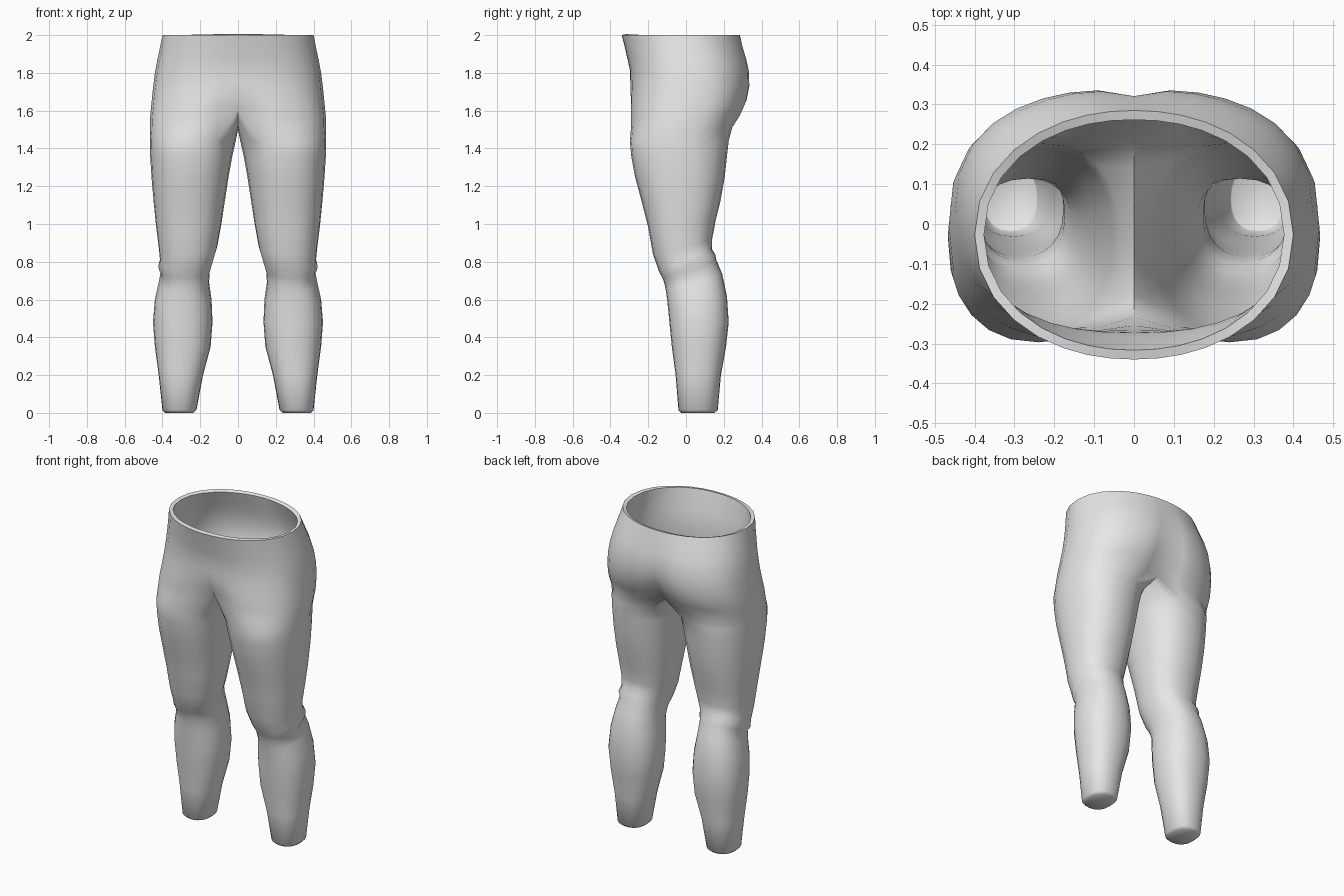
import bpy
import bmesh
from math import sin, cos, pi, radians, exp, copysign

cube = bpy.data.objects.get("Cube")
if cube:
    bpy.data.objects.remove(cube)

SIDES = 24          # points round one leg
ARC = 16            # segments of the half hip, front centre to back centre
INNER = SIDES - ARC  # segments running through the crotch

# Leg rings: height, tilt, inner x, outer x, front y, back y
LEG = [
    (0.00, 0, 0.235, 0.385, -0.025, 0.15),
    (0.015, 0, 0.22, 0.40, -0.04, 0.168),
    (0.20, 0, 0.185, 0.42, -0.055, 0.185),
    (0.35, 0, 0.145, 0.44, -0.075, 0.212),
    (0.48, 0, 0.135, 0.45, -0.088, 0.226),
    (0.60, 0.1, 0.14, 0.44, -0.098, 0.217),
    (0.69, 0.3, 0.153, 0.42, -0.106, 0.192),
    (0.75, 0.45, 0.15, 0.408, -0.115, 0.16),
    (0.775, 0.45, 0.143, 0.422, -0.124, 0.155),
    (0.81, 0.4, 0.132, 0.413, -0.145, 0.138),
    (0.88, 0.25, 0.11, 0.42, -0.175, 0.138),
    (1.00, 0.1, 0.088, 0.435, -0.20, 0.157),
    (1.12, 0, 0.07, 0.447, -0.235, 0.182),
    (1.25, 0, 0.05, 0.458, -0.27, 0.205),
    (1.36, 0, 0.03, 0.465, -0.29, 0.217),
    (1.44, 0, 0.012, 0.467, -0.297, 0.226),
]

# Hip rings: height, front lift, back lift, half width, front y, back y,
# front dent, back dent
HIP = [
    (1.50, 0.11, 0.04, 0.467, -0.302, 0.25, 0.045, 0.04),
    (1.57, 0.10, 0.035, 0.465, -0.303, 0.295, 0.025, 0.045),
    (1.64, 0.07, 0.025, 0.458, -0.30, 0.325, 0.01, 0.035),
    (1.72, 0.035, 0.015, 0.45, -0.295, 0.34, 0, 0.022),
    (1.80, 0.015, 0.01, 0.44, -0.297, 0.338, 0, 0.017),
    (1.87, 0, 0, 0.427, -0.309, 0.325, 0, 0.012),
    (1.94, 0, 0, 0.412, -0.325, 0.303, 0, 0.005),
    (2.00, 0, 0, 0.40, -0.34, 0.285, 0, 0),
]


def squared(value, power):
    """Push a sine or cosine outward for a slightly squarer oval."""
    return copysign(abs(value) ** (2 / power), value)


def leg_ring(z, tilt, inner, outer, front, back):
    cx, cy = (inner + outer) / 2, (front + back) / 2
    rx, ry = (outer - inner) / 2, (back - front) / 2
    points = []
    for k in range(SIDES):
        a = radians(240 + 360 * k / SIDES)
        dy = ry * squared(sin(a), 2.3)
        points.append((cx + rx * squared(cos(a), 2.3), cy + dy, z + tilt * dy))
    return points


def hip_arc(z, lift_f, lift_b, width, front, back, dent_f, dent_b):
    cy, ry = (front + back) / 2, (back - front) / 2
    power = 2.1 + 1.4 * (2 - z)
    points = []
    for k in range(ARC + 1):
        t = k / ARC
        a = pi * (t - 0.05 * sin(2 * pi * t))   # closer points at the centre
        x = 0 if k in (0, ARC) else width * squared(sin(a), power)
        y = cy - ry * squared(cos(a), power)
        is_front = k < ARC / 2
        lift, dent = (lift_f, dent_f) if is_front else (lift_b, -dent_b)
        y += dent * exp(-(x / (0.12 if is_front else 0.06)) ** 2)
        points.append((x, y, z + lift * exp(-(x / 0.14) ** 2)))
    return points


def crotch_curve(front, back):
    """Saddle line under the body, listed from back to front."""
    low = 1.5
    points = []
    for k in range(1, INNER):
        s = 1 - k / INNER
        z = (low + (front[2] - low) * max(0, 1 - 2 * s) ** 2
             + (back[2] - low) * max(0, 2 * s - 1) ** 2)
        points.append((0, front[1] + (back[1] - front[1]) * s, z))
    return points


def bridge(bm, low, high, count):
    for k in range(count):
        n = (k + 1) % len(low)
        bm.faces.new((low[k], low[n], high[n], high[k]))


# Left half: closed leg rings, then open hip arcs
bm = bmesh.new()
rings = [[bm.verts.new(p) for p in leg_ring(*row)] for row in LEG]
arcs = [hip_arc(*row) for row in HIP]
crotch = arcs[0] + crotch_curve(arcs[0][0], arcs[0][-1])
rings.append([bm.verts.new(p) for p in crotch])
for low, high in zip(rings, rings[1:]):
    bridge(bm, low, high, SIDES)
bm.faces.new(list(reversed(rings[0])))
previous = rings[-1]
for arc in arcs[1:]:
    current = [bm.verts.new(p) for p in arc]
    bridge(bm, previous, current, ARC)
    previous = current

mesh = bpy.data.meshes.new("trousers")
bm.to_mesh(mesh)
bm.free()
trousers = bpy.data.objects.new("trousers", mesh)
bpy.context.collection.objects.link(trousers)

# Plain cloth
cloth = bpy.data.materials.new("grey_cloth")
cloth.use_nodes = True
colour = (0.8, 0.8, 0.8, 1)
cloth.diffuse_color = colour
for node in cloth.node_tree.nodes:
    if node.type == 'BSDF_PRINCIPLED':
        node.inputs["Base Color"].default_value = colour
mesh.materials.append(cloth)

# Mirror to the right leg and give the cloth an inner wall
mirror = trousers.modifiers.new("right_half", 'MIRROR')
mirror.use_clip = True
mirror.merge_threshold = 0.0005
wall = trousers.modifiers.new("wall", 'SOLIDIFY')
wall.thickness = 0.024
wall.offset = -1

bpy.ops.object.select_all(action='DESELECT')
bpy.context.view_layer.objects.active = trousers
trousers.select_set(True)
for name in ("right_half", "wall"):
    bpy.ops.object.modifier_apply(modifier=name)
bpy.ops.object.shade_smooth_by_angle(angle=radians(62))
